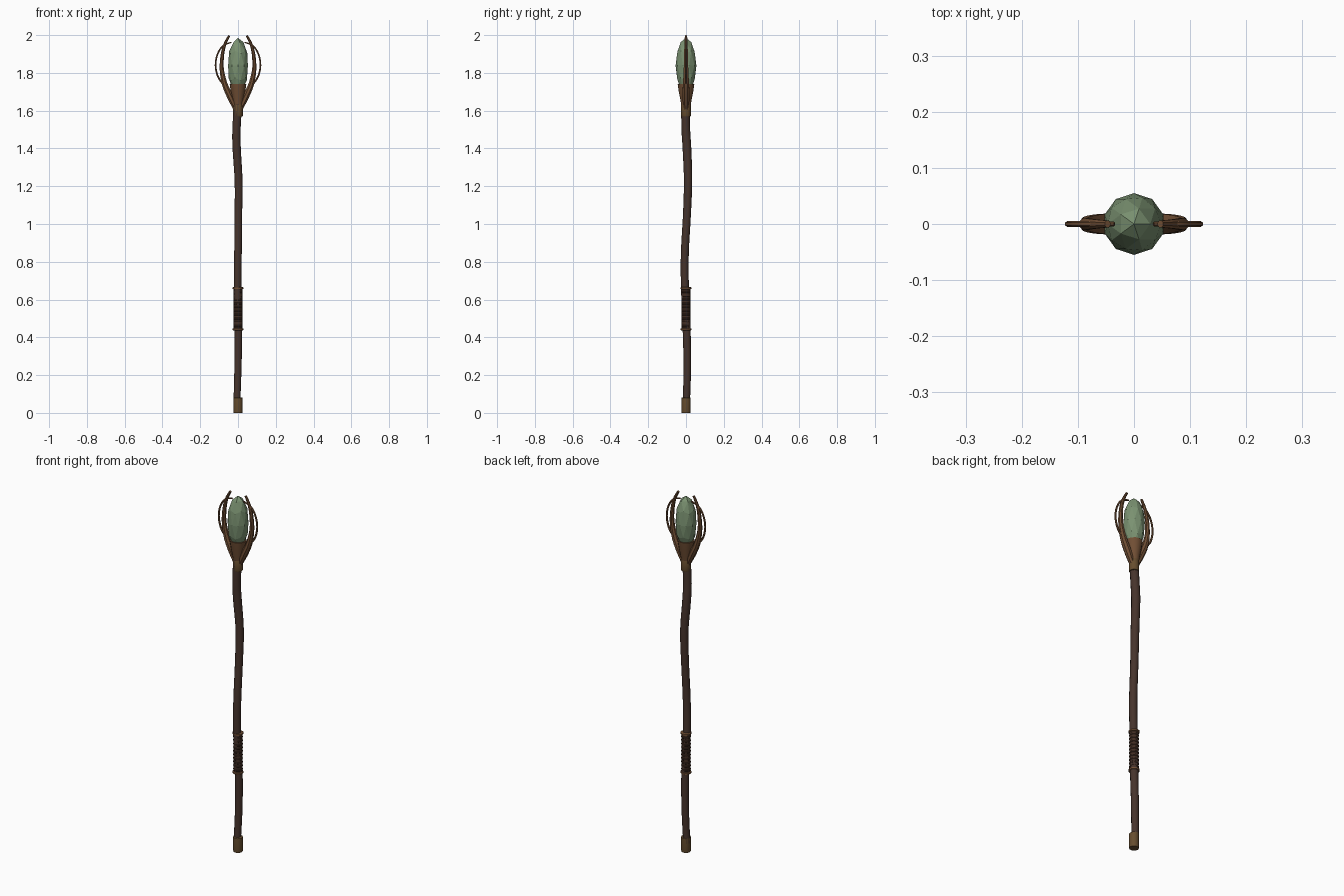
import bpy, bmesh, math
from mathutils import Vector

if "Cube" in bpy.data.objects:
    bpy.data.objects.remove(bpy.data.objects["Cube"])


def material(name, rgb):
    m = bpy.data.materials.new(name)
    m.diffuse_color = (*rgb, 1)
    m.use_nodes = True
    m.node_tree.nodes["Principled BSDF"].inputs["Base Color"].default_value = m.diffuse_color
    return m


WOOD = material("dark wood", (0.062, 0.034, 0.025))
BRANCH = material("branch brown", (0.165, 0.078, 0.035))
BRONZE = material("bronze", (0.135, 0.075, 0.028))
LEATHER = material("leather", (0.055, 0.027, 0.017))
CRYSTAL = material("green crystal", (0.195, 0.285, 0.165))


def finish(name, bm, mat, smooth=True):
    bmesh.ops.recalc_face_normals(bm, faces=bm.faces)
    me = bpy.data.meshes.new(name)
    bm.to_mesh(me)
    bm.free()
    me.materials.append(mat)
    ob = bpy.data.objects.new(name, me)
    bpy.context.collection.objects.link(ob)
    if smooth:
        bpy.ops.object.select_all(action='DESELECT')
        ob.select_set(True)
        bpy.context.view_layer.objects.active = ob
        bpy.ops.object.shade_smooth_by_angle(angle=math.radians(40))
    return ob


def spline(pts, steps):
    """Catmull-Rom through points of any dimension."""
    p = [Vector(q) for q in pts]
    p = [2 * p[0] - p[1]] + p + [2 * p[-1] - p[-2]]
    out = []
    for i in range(1, len(p) - 2):
        a, b, c, d = p[i - 1:i + 3]
        for s in range(steps):
            t = s / steps
            out.append(0.5 * (2 * b + (c - a) * t + (2 * a - 5 * b + 4 * c - d) * t * t
                              + (3 * b - a - 3 * c + d) * t ** 3))
    return out + [p[-2]]


def tube(name, pts, mat, sides=8, steps=4, flat=1.0):
    """Sweep a ring along points (x, y, z, radius); flat scales it along y."""
    path = spline(pts, steps)
    bm = bmesh.new()
    rings = []
    for i, q in enumerate(path):
        t = (path[min(i + 1, len(path) - 1)] - path[max(i - 1, 0)]).to_3d().normalized()
        side = Vector((0, 1, 0)).cross(t).normalized()
        up = t.cross(side)
        ring = []
        for k in range(sides):
            a = 2 * math.pi * (k + 0.5) / sides
            ring.append(bm.verts.new(q.to_3d() + q[3] * (math.cos(a) * side + flat * math.sin(a) * up)))
        rings.append(ring)
    for r0, r1 in zip(rings, rings[1:]):
        for k in range(sides):
            j = (k + 1) % sides
            bm.faces.new((r0[k], r0[j], r1[j], r1[k]))
    bm.faces.new(rings[0])
    bm.faces.new(rings[-1])
    return finish(name, bm, mat)


def lathe(name, profile, mat, sides=12, centre=(0, 0)):
    """Revolve (radius, z) pairs about a vertical axis and cap the ends."""
    bm = bmesh.new()
    rings = [[bm.verts.new((centre[0] + r * math.cos(2 * math.pi * k / sides),
                            centre[1] + r * math.sin(2 * math.pi * k / sides), z))
              for k in range(sides)] for r, z in profile]
    for r0, r1 in zip(rings, rings[1:]):
        for k in range(sides):
            j = (k + 1) % sides
            bm.faces.new((r0[k], r0[j], r1[j], r1[k]))
    bm.faces.new(rings[0])
    bm.faces.new(rings[-1])
    return finish(name, bm, mat)


# Gently crooked shaft
tube("shaft", [(-0.006, 0.002, 0.05, 0.019), (0.0, 0.007, 0.25, 0.02), (0.002, 0.003, 0.45, 0.021),
               (-0.002, -0.006, 0.68, 0.021), (0.0, -0.006, 0.85, 0.021), (0.002, 0.005, 1.05, 0.021),
               (0.003, 0.011, 1.23, 0.022), (-0.007, 0.005, 1.4, 0.023), (-0.008, -0.001, 1.5, 0.023),
               (0.0, -0.003, 1.64, 0.023)], WOOD, sides=10)

# Foot cap
lathe("foot_cap", [(0.024, 0), (0.025, 0.004), (0.025, 0.08), (0.022, 0.082)], BRONZE)

# Grip: leather sleeve, wound cords and two end rings
lathe("grip_sleeve", [(0.0225, 0.44), (0.0225, 0.66)], LEATHER)
for i in range(10):
    z = 0.46 + i * 0.02
    lathe(f"grip_cord_{i + 1}", [(0.021, z - 0.007), (0.0245, z - 0.003),
                                 (0.0245, z + 0.003), (0.021, z + 0.007)], LEATHER)
for name, z in (("grip_ring_lower", 0.442), ("grip_ring_upper", 0.66)):
    lathe(name, [(0.022, z - 0.007), (0.028, z - 0.004), (0.028, z + 0.004), (0.022, z + 0.007)], BRANCH)

# Collar and flared cup holding the crystal
lathe("collar", [(0.024, 1.57), (0.026, 1.575), (0.026, 1.63), (0.022, 1.64)], BRONZE)
lathe("cup", [(0.022, 1.61), (0.030, 1.66), (0.038, 1.70), (0.044, 1.74), (0.036, 1.74), (0.03, 1.72)], BRANCH)

# Faceted crystal
bm = bmesh.new()
bmesh.ops.create_icosphere(bm, subdivisions=2, radius=1)
for v in bm.verts:
    v.co = Vector((v.co.x * 0.055, v.co.y * 0.055, 1.838 + v.co.z * 0.147))
finish("crystal", bm, CRYSTAL, smooth=False)

# Mirrored claws with thin outer tendrils
for label, s in (("left", -1), ("right", 1)):
    tube(f"claw_{label}", [(s * 0.012, 0, 1.61, 0.014), (s * 0.042, 0, 1.675, 0.018),
                           (s * 0.07, 0, 1.74, 0.016), (s * 0.086, 0, 1.82, 0.012),
                           (s * 0.082, 0, 1.90, 0.010), (s * 0.068, 0, 1.955, 0.008),
                           (s * 0.047, 0, 1.997, 0.006)], BRANCH, flat=1.1)
    tube(f"tendril_{label}", [(s * 0.075, 0, 1.735, 0.006), (s * 0.106, 0, 1.78, 0.0055),
                              (s * 0.119, 0, 1.84, 0.005), (s * 0.108, 0, 1.90, 0.005),
                              (s * 0.078, 0, 1.945, 0.005), (s * 0.035, 0, 1.962, 0.004)], BRANCH, sides=6)
